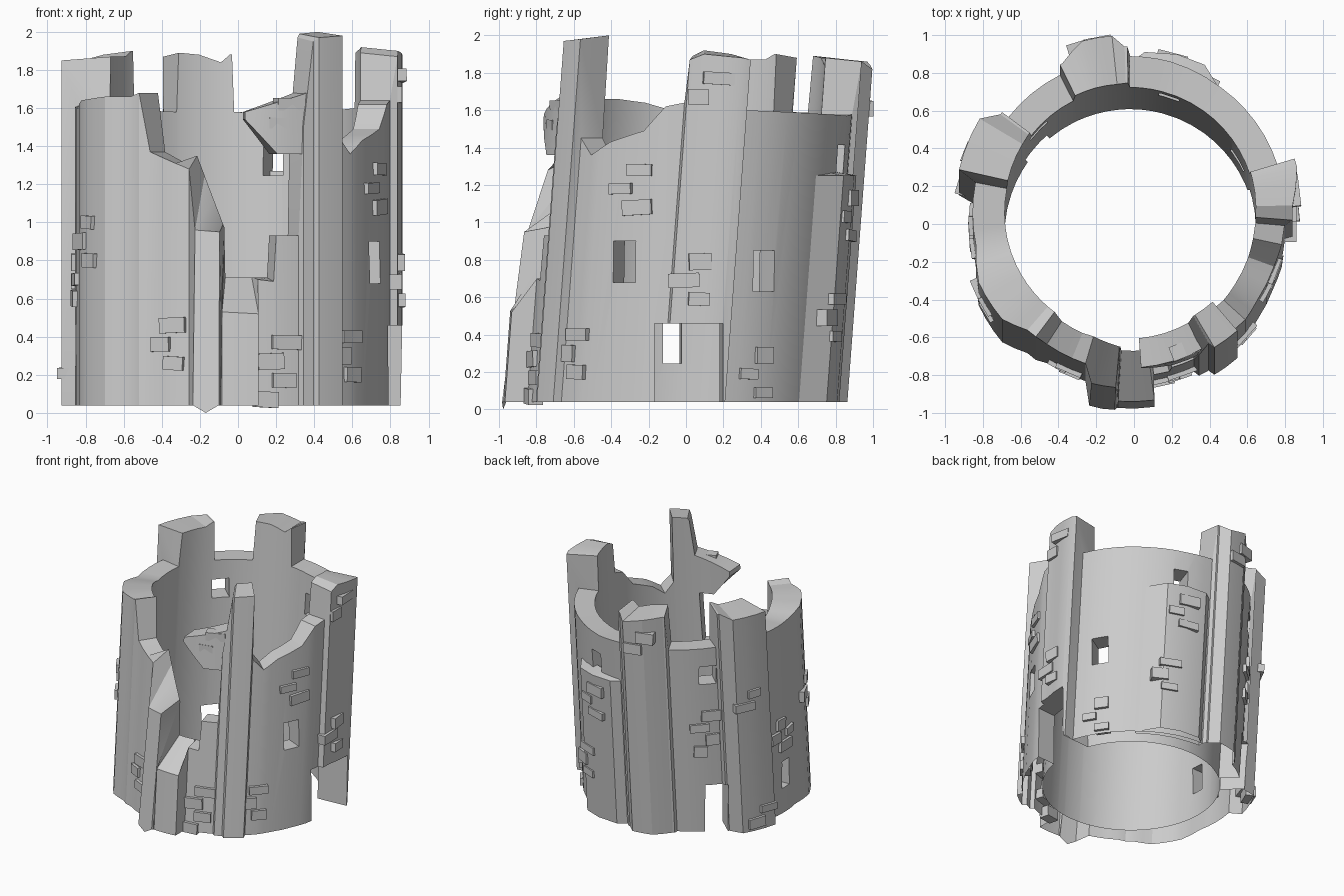
import bpy, bmesh, math, random
from mathutils import Matrix, Vector

if "Cube" in bpy.data.objects:
    bpy.data.objects.remove(bpy.data.objects["Cube"])

random.seed(4)
CX, R_IN, BASE = -0.02, 0.665, 0.04


def point(a, r, z):
    """Polar point on the tower, whose axis leans backwards."""
    t = math.radians(a)
    return Vector((CX + r * math.cos(t), 0.075 * (z - 0.8) + r * math.sin(t), z))


def finish(bm, name):
    bmesh.ops.recalc_face_normals(bm, faces=bm.faces)
    me = bpy.data.meshes.new(name)
    bm.to_mesh(me)
    bm.free()
    ob = bpy.data.objects.new(name, me)
    bpy.context.collection.objects.link(ob)
    return ob


def smooth(ob):
    bpy.ops.object.select_all(action='DESELECT')
    bpy.context.view_layer.objects.active = ob
    ob.select_set(True)
    bpy.ops.object.shade_smooth_by_angle(angle=math.radians(20))


def open_bottom(ob):
    """Remove the underside, which the ruin leaves open."""
    bm = bmesh.new()
    bm.from_mesh(ob.data)
    low = [f for f in bm.faces if all(v.co.z < BASE + .01 for v in f.verts)]
    bmesh.ops.delete(bm, geom=low, context='FACES')
    bm.to_mesh(ob.data)
    bm.free()


def sweep(name, stations, closed):
    """Join four-point wall sections around the tower."""
    bm = bmesh.new()
    rings = [[bm.verts.new(c) for c in s] for s in stations]
    n = len(rings)
    for i in range(n if closed else n - 1):
        A, B = rings[i], rings[(i + 1) % n]
        for k in range(4):
            bm.faces.new((A[k], B[k], B[(k + 1) % 4], A[(k + 1) % 4]))
    if not closed:
        bm.faces.new(rings[0])
        bm.faces.new(rings[-1])
    return finish(bm, name)


def block(bm, a, r, z, depth, w, h, tilt=0):
    """Box facing outwards at an angle around the tower."""
    m = (Matrix.Translation(point(a, r, z)) @ Matrix.Rotation(math.radians(a), 4, 'Z')
         @ Matrix.Rotation(tilt, 4, 'X') @ Matrix.Diagonal((depth, w, h, 1)))
    bmesh.ops.create_cube(bm, size=1, matrix=m)


# Stretches of ruined wall: start angle, end angle, radius, top at start, top at end
stretches = [
    (-94, -82, .92, .53, .52), (-81, -75, .8, .7, .69), (-74, -65, .8, .93, .93),
    (-64, -60, .83, 1.5, 1.95), (-59, -49, .865, 1.97, 1.98),   # spike
    (-48, -42, .82, 1.45, 1.36), (-34, -20, .81, 1.43, 1.49), (-12, -5, .82, 1.62, 1.64),
    (-4, 1, .86, 1.87, 1.9), (14, 17, .91, 1.88, 1.87),         # right merlon
    (18, 54, .82, 1.6, 1.58), (75, 90, .83, 1.57, 1.58),
    (91, 92, .86, 1.86, 1.86), (96, 106, .925, 1.82, 1.86), (115, 116, .85, 1.87, 1.87),
    (117, 142, .82, 1.58, 1.59), (143, 144, .85, 1.88, 1.88),
    (149, 167, .93, 1.85, 1.85),                                # left merlon
    (169, 192, .835, 1.61, 1.6), (205, 220, .885, 1.64, 1.66), (229, 233, .83, 1.66, 1.68),
    (237, 253, .81, 1.37, 1.28), (256.5, 265, .93, .96, .95)]   # front buttress
outline = [p for a, b, r, s, e in stretches for p in ((a, r, s), (b, r, e))]


def wall_section(a, r, top):
    inner = max(top + (.02 if top > 1.8 else 0), .71)
    if 253 <= a < 266:
        inner = max(inner, 1.35 - .03 * (a - 253))
    bottom = 0 if 258 < a < 264 else BASE
    taper = .05 if 254 < a < 270 else 0
    return (point(a, r, bottom), point(a, r - taper, top),
            point(a, R_IN, min(inner, 2)), point(a, R_IN, BASE))


# Main wall, with wide stretches split so it stays round
stations = []
first = outline[0]
for p, q in zip(outline, outline[1:] + [(first[0] + 360, first[1], first[2])]):
    n = max(1, math.ceil((q[0] - p[0]) / 7))
    stations += [wall_section(*(u + (v - u) * i / n for u, v in zip(p, q))) for i in range(n)]
# the front buttress ends in a vertical step
stations.append(wall_section(265.5, .92, .53))
tower = sweep("tower_wall", stations, True)

# Windows and doorways: angle, height centre, width, height
bm = bmesh.new()
for a, z, w, h in [(-24, .79, .13, .22), (31, .74, .13, .22), (72, 1.33, .11, .17),
                   (137, 1.36, .13, .15), (183.5, .355, .1, .22),
                   (4, .21, .36, .5), (138, .2, .17, .46)]:
    block(bm, a, .82, z, .64, w, h)
cutter = finish(bm, "opening_cutter")
cutter.hide_render = True
cutter.hide_set(True)
bpy.context.view_layer.objects.active = tower
tower.select_set(True)
mod = tower.modifiers.new("openings", 'BOOLEAN')
mod.object = cutter
mod.operation = 'DIFFERENCE'
mod.solver = 'EXACT'
bpy.ops.object.modifier_apply(modifier=mod.name)
open_bottom(tower)
smooth(tower)

# Lower buttress against the back right wall, with a sloping top
ribs = [(point(a, r, BASE), point(a, r, 1.25), point(a, .79, 1.27), point(a, .79, BASE))
        for a, r in [(52, .81), (64, .9), (74, .9), (85, .88), (90, .82)]]
back_buttress = sweep("back_buttress", ribs, False)
open_bottom(back_buttress)
smooth(back_buttress)

# Overhanging remnant beside the spike, deepening towards it
remnant = []
for i in range(5):
    a, t = -86 + 6 * i, 1.58 + .025 * i
    low = max(1.36, 1.54 - .09 * i)
    remnant.append((point(a, .82, low), point(a, .82, t),
                    point(a, R_IN, t), point(a, R_IN, low)))
smooth(sweep("overhang", remnant, False))


def surface_radius(a):
    if 60 < a < 86:
        return .89
    for p, q in zip(outline, outline[1:]):
        if p[0] <= a <= q[0]:
            return p[1] + (q[1] - p[1]) * (a - p[0]) / (q[0] - p[0])
    return .83


# Clusters of raised bricks: angle, height of the middle, number in the cluster
bm = bmesh.new()
for a, z, n in [(208, .9, 3), (186, .65, 2), (244, .36, 3), (-74, .22, 4), (-44, .3, 3),
                (-71, 1.57, 2), (-24, 1.18, 3), (3, .69, 3), (4, 1.72, 2), (31, .19, 3),
                (65, .49, 3), (73, 1.03, 3), (103, 1.66, 2), (155, 1.15, 2),
                (134, .87, 4), (159, .16, 2), (178, .74, 2)]:
    for i in range(n):
        b = a + (-3 if i % 2 else 3) + random.uniform(-1, 1)
        h = z + .1 * ((n - 1) / 2 - i)
        block(bm, b, surface_radius(b) - .02, h, .08, random.uniform(.1, .17),
              random.uniform(.055, .09), random.uniform(-.06, .06))
finish(bm, "raised_bricks")
